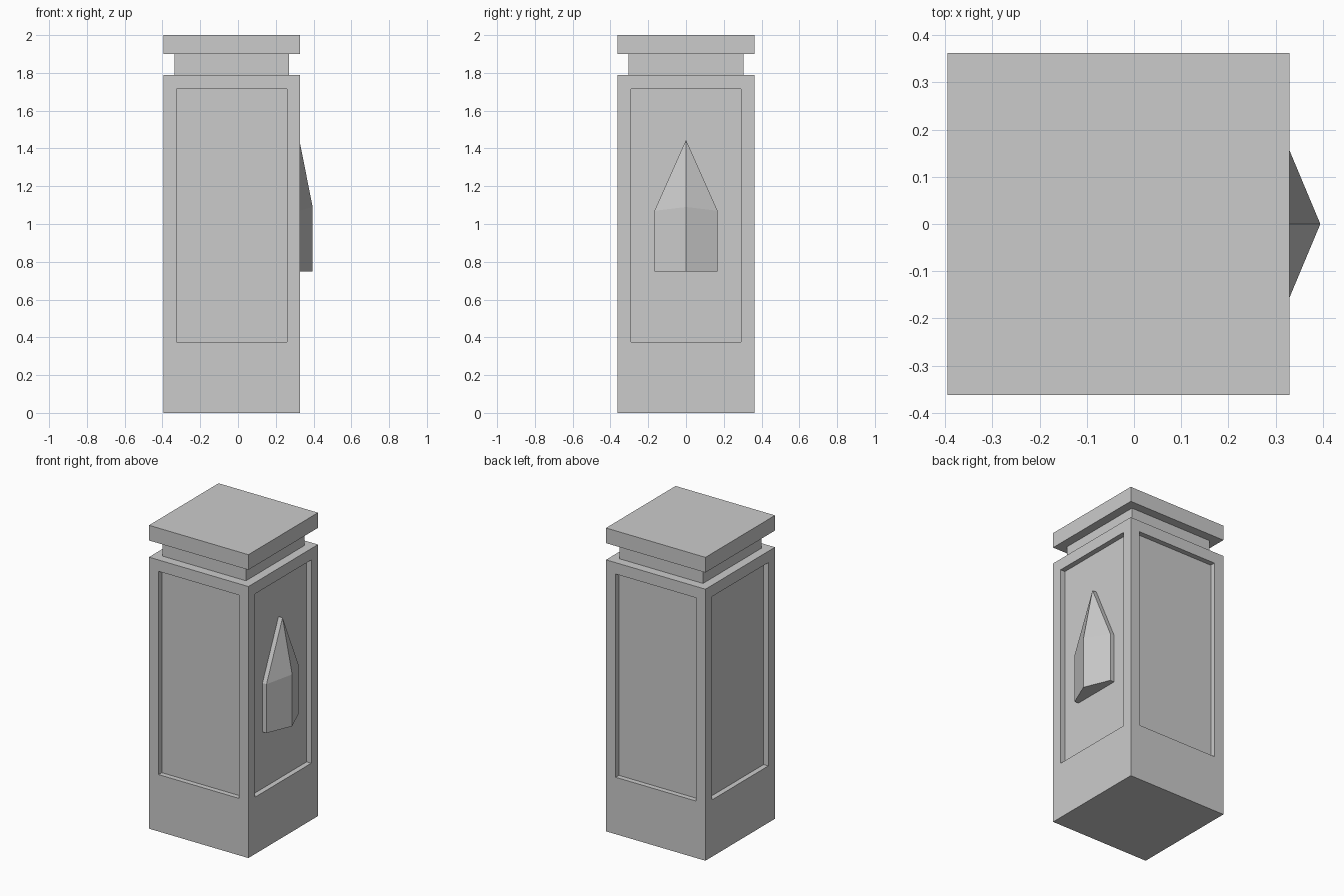
import bpy, bmesh

if "Cube" in bpy.data.objects:
    bpy.data.objects.remove(bpy.data.objects["Cube"])

CX = -0.033      # pillar axis, offset so the emblem stays within the centred bounds
HALF = 0.3625    # half width of shaft and cap
DEPTH = 0.034    # panel recess


def finish(name, bm):
    bmesh.ops.recalc_face_normals(bm, faces=bm.faces)
    mesh = bpy.data.meshes.new(name)
    bm.to_mesh(mesh)
    bm.free()
    obj = bpy.data.objects.new(name, mesh)
    bpy.context.collection.objects.link(obj)
    return obj


def box(half, z0, z1):
    bm = bmesh.new()
    bmesh.ops.create_cube(bm, size=1)
    for v in bm.verts:
        v.co = (CX + v.co.x * 2 * half, v.co.y * 2 * half, z0 + (v.co.z + 0.5) * (z1 - z0))
    bm.normal_update()
    return bm


# Shaft with a recessed panel on each side
bm = box(HALF, 0, 1.79)
sides = [f for f in bm.faces if abs(f.normal.z) < 0.5]
bmesh.ops.inset_individual(bm, faces=sides, thickness=0.07, use_even_offset=True)
for f in sides:
    for v in f.verts:
        v.co.z = 0.375 if v.co.z < 1 else 1.715
rims = {f: f.normal.copy() for f in sides}
for f, n in rims.items():
    new = bmesh.ops.extrude_discrete_faces(bm, faces=[f])["faces"][0]
    bmesh.ops.translate(bm, verts=new.verts, vec=-n * DEPTH)
finish("pillar_shaft", bm)

# Neck and cap
finish("pillar_neck", box(0.304, 1.79, 1.90))
finish("pillar_cap", box(HALF, 1.90, 2.0))

# Pointed emblem with a raised centre ridge, on the right-hand panel
bm = bmesh.new()
outline = [(-0.167, 0.748), (0.167, 0.748), (0.167, 1.07), (0, 1.445), (-0.167, 1.07)]
back = [bm.verts.new((CX + HALF - DEPTH, y, z)) for y, z in outline]
rim = [bm.verts.new((0.325, y, z)) for y, z in outline]
low, high = [bm.verts.new((0.395, 0, z)) for z in (0.748, 1.09)]
bm.faces.new(back)
for i in range(1, 5):
    j = (i + 1) % 5
    bm.faces.new((back[i], back[j], rim[j], rim[i]))
bm.faces.new((back[0], back[1], rim[1], low, rim[0]))
for bottom, shoulder in ((0, 4), (1, 2)):
    bm.faces.new((rim[bottom], low, high, rim[shoulder]))
    bm.faces.new((rim[shoulder], high, rim[3]))
finish("arrow_emblem", bm)
